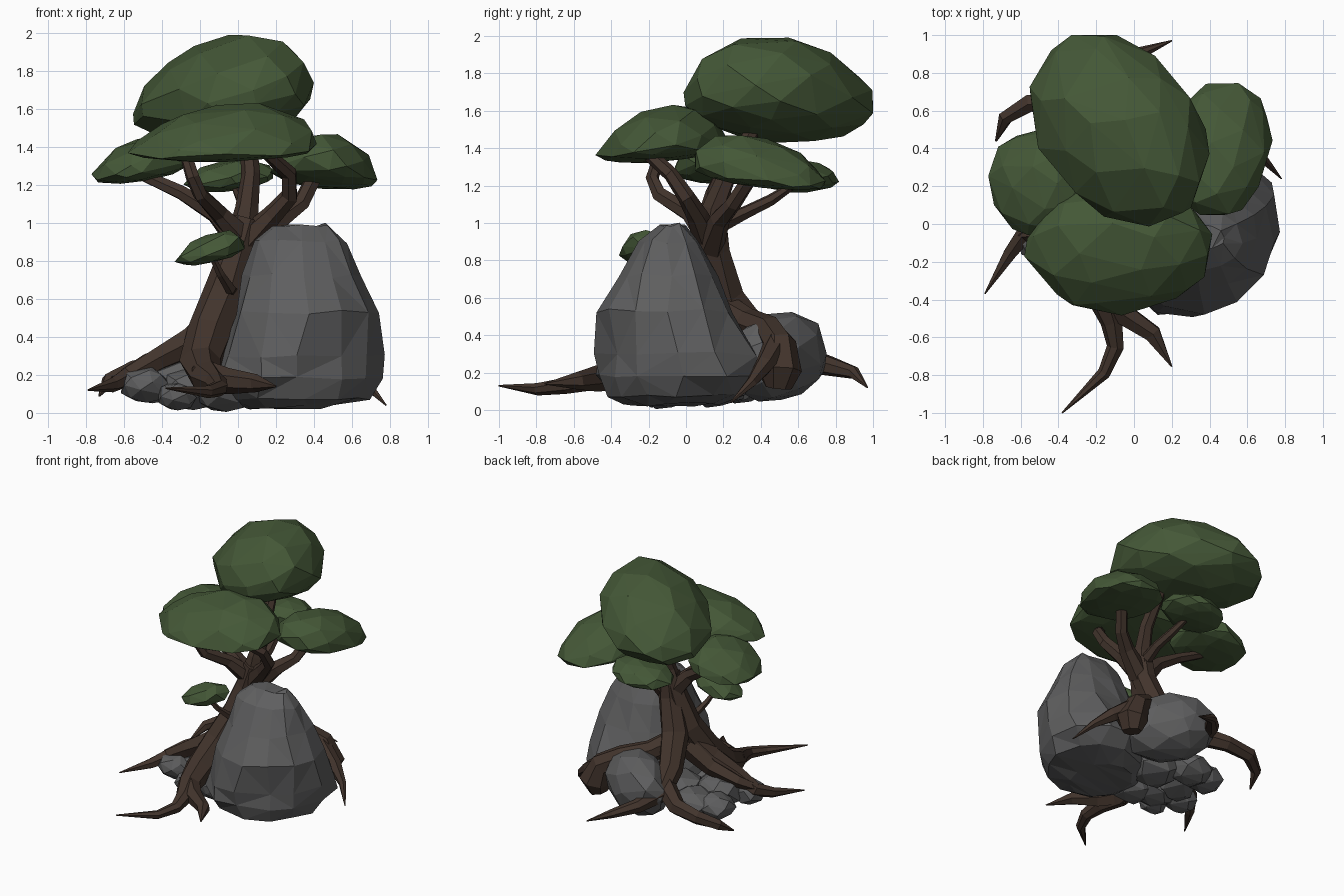
import bpy, bmesh, math, random
from mathutils import Vector

random.seed(11)


def material(name, rgb):
    m = bpy.data.materials.new(name)
    m.diffuse_color = (*rgb, 1)
    return m


LEAF = material("leaf green", (0.058, 0.097, 0.038))
BARK = material("bark brown", (0.054, 0.034, 0.025))
STONE = material("stone grey", (0.112, 0.112, 0.114))


def finish(bm, name, mat):
    bmesh.ops.recalc_face_normals(bm, faces=bm.faces)
    me = bpy.data.meshes.new(name)
    bm.to_mesh(me)
    bm.free()
    me.materials.append(mat)
    ob = bpy.data.objects.new(name, me)
    bpy.context.collection.objects.link(ob)
    return ob


def blob(name, mat, c, rx, ry, up, down, rot=0, tilt=(0, 0), shear=(0, 0), n=48, jit=0.03, cone=1.0):
    """Faceted hull of scattered points on a lopsided ellipsoid; cone > 1 gives a peaked top."""
    bm = bmesh.new()
    for i in range(n):
        z = 1 - 2 * (i + 0.5) / n
        r = math.sqrt(1 - z * z)
        a = i * 2.39996 + random.uniform(-0.2, 0.2)
        k = 1.02 + random.uniform(-jit, jit)
        x, y = rx * r * math.cos(a) * k, ry * r * math.sin(a) * k
        x, y = (x * math.cos(rot) - y * math.sin(rot),
                x * math.sin(rot) + y * math.cos(rot))
        h = up * z ** cone if z > 0 else down * z
        dz = tilt[0] * x + tilt[1] * y
        bm.verts.new((c[0] + x + shear[0] * h, c[1] + y + shear[1] * h, c[2] + h + dz))
    bmesh.ops.convex_hull(bm, input=bm.verts)
    loose = [v for v in bm.verts if not v.link_faces]
    bmesh.ops.delete(bm, geom=loose, context='VERTS')
    return finish(bm, name, mat)


def loft(bm, rings):
    n = len(rings[0])
    for a, b in zip(rings, rings[1:]):
        for k in range(n):
            bm.faces.new((a[k], a[(k + 1) % n], b[(k + 1) % n], b[k]))
    bm.faces.new(rings[0])
    bm.faces.new(rings[-1])


def limb(name, pts, sides=6):
    """Tapering tube through (x, y, z, radius) points."""
    bm = bmesh.new()
    p = [Vector(q[:3]) for q in pts]
    tans = [(p[min(i + 1, len(p) - 1)] - p[max(i - 1, 0)]).normalized() for i in range(len(p))]
    u = tans[0].orthogonal().normalized()
    rings = []
    for i, t in enumerate(tans):
        if i:
            u = tans[i - 1].rotation_difference(t) @ u
        v = t.cross(u)
        ring = []
        for k in range(sides):
            a = 2 * math.pi * k / sides
            r = pts[i][3] * random.uniform(0.92, 1.12)
            ring.append(bm.verts.new(p[i] + (u * math.cos(a) + v * math.sin(a)) * r))
        rings.append(ring)
    loft(bm, rings)
    return finish(bm, name, BARK)


# Foliage pads
blob("top_foliage", LEAF, (-0.08, 0.50, 1.63), 0.56, 0.41, 0.375, 0.20, math.radians(128),
     tilt=(0.07, -0.02), shear=(0.27, -0.1), n=54, cone=1.15)
blob("front_foliage", LEAF, (-0.08, -0.13, 1.385), 0.49, 0.34, 0.25, 0.06,
     tilt=(0.02, 0.07), shear=(0.35, 0.2), cone=1.2)
blob("left_foliage", LEAF, (-0.51, 0.22, 1.275), 0.26, 0.29, 0.19, 0.06,
     tilt=(0.14, 0), shear=(0.25, 0), n=40, cone=1.1)
blob("right_foliage", LEAF, (0.45, 0.40, 1.25), 0.27, 0.37, 0.225, 0.06, math.radians(-12),
     tilt=(-0.08, -0.10), shear=(0.1, -0.35), n=44, cone=1.15)
blob("back_foliage", LEAF, (-0.04, 0.61, 1.225), 0.24, 0.20, 0.11, 0.06, n=36, tilt=(0.1, 0))
blob("small_front_foliage", LEAF, (-0.15, -0.21, 0.84), 0.18, 0.15, 0.12, 0.06, n=26,
     tilt=(0.14, 0), shear=(0.5, 0))

# Main boulder: stacked irregular rings (z, centre x, centre y, radius x, radius y, corner bulge)
bm = bmesh.new()
rings = []
for z, cx, cy, rx, ry, bulge in [(0.03, .25, -.08, .20, .25, 0), (0.08, .32, -.06, .36, .35, .06),
                                 (0.18, .33, -.05, .43, .42, .10), (0.30, .34, -.05, .42, .42, .10),
                                 (0.53, .36, -.11, .36, .37, .06), (0.72, .34, -.09, .31, .26, .04),
                                 (0.90, .33, -.09, .24, .16, .03), (0.99, .33, -.07, .15, .07, 0)]:
    ring = []
    for k in range(12):
        a = 2 * math.pi * k / 12 + random.uniform(-0.09, 0.09)
        r = random.uniform(0.97, 1.06) + bulge * math.sin(2 * a)
        ring.append(bm.verts.new((cx + rx * r * math.cos(a), cy + ry * r * math.sin(a),
                                  z + random.uniform(-0.012, 0.012))))
    rings.append(ring)
loft(bm, rings)
bmesh.ops.triangulate(bm, faces=bm.faces)
finish(bm, "main_boulder", STONE)

# Rear boulder and small stones
blob("rear_boulder", STONE, (0.08, 0.48, 0.26), 0.34, 0.23, 0.27, 0.22, math.radians(141),
     n=44, jit=0.05, shear=(0, 0.15))
for i, (x, y, z, r) in enumerate([(-.49, -.08, .15, .125), (-.33, .06, .17, .16),
                                  (-.24, -.07, .13, .15), (-.45, .26, .15, .13),
                                  (-.08, -.12, .12, .15), (-.28, .30, .15, .15),
                                  (-.05, .16, .15, .18), (-.32, -.16, .09, .10)]):
    blob(f"small_stone_{i + 1}", STONE, (x, y, z), r * 1.1, r, r * 0.75, r * 0.8, n=24, jit=0.07)

# Trunk: two strands that fuse near the top and run into roots
limb("front_trunk_strand", [(.06, .13, 1.02, .085), (.01, .12, .85, .10), (-.06, .08, .62, .115),
                            (-.14, -.03, .42, .12), (-.19, -.20, .26, .11),
                            (-.17, -.38, .19, .09), (-.12, -.52, .16, .06),
                            (-.10, -.65, .13, .045), (-.16, -.79, .11, .035),
                            (-.38, -1.0, .13, .004)], 7)
limb("back_trunk_strand", [(.05, .15, 1.02, .07), (.03, .15, .85, .09), (-.05, .21, .6, .105),
                           (-.13, .38, .40, .09), (-.17, .57, .29, .08),
                           (-.10, .76, .24, .055), (.02, .90, .20, .035),
                           (.20, .97, .12, .004)], 7)

# Roots
limb("front_right_root", [(-.19, -.34, .20, .08), (-.05, -.48, .17, .065),
                          (.10, -.58, .155, .05), (.20, -.755, .14, .004)])
limb("left_root", [(-.08, .08, .52, .09), (-.24, .02, .37, .085), (-.42, -.03, .28, .065),
                   (-.58, -.05, .19, .055), (-.66, -.16, .15, .04), (-.79, -.37, .12, .004)])
limb("left_mid_root", [(-.10, .12, .48, .08), (-.28, .08, .34, .065), (-.48, .03, .26, .045),
                       (-.60, -.06, .20, .03)], 5)
limb("left_back_root", [(-.17, .50, .31, .08), (-.36, .63, .25, .06), (-.55, .64, .22, .05),
                        (-.68, .56, .17, .04), (-.73, .44, .09, .006)])
limb("right_root", [(-.04, .20, .54, .08), (.08, .33, .47, .08), (.25, .45, .42, .08),
                    (.39, .50, .35, .09), (.44, .50, .21, .125), (.43, .49, .12, .07)], 7)
limb("right_root_tip", [(.38, .49, .36, .07), (.56, .42, .24, .05), (.68, .35, .15, .03),
                        (.78, .24, .04, .004)])

# Branches
limb("top_branch", [(.02, .13, .88, .09), (.05, .15, 1.08, .06), (.07, .22, 1.25, .05),
                    (.05, .36, 1.50, .04)])
limb("left_branch", [(.02, .13, .90, .075), (-.12, .12, 1.05, .05), (-.30, .14, 1.16, .04),
                     (-.52, .18, 1.26, .03)])
limb("front_left_branch", [(.02, .12, .92, .07), (-.10, .02, 1.05, .05), (-.20, -.14, 1.15, .04),
                           (-.24, -.18, 1.24, .035), (-.28, -.14, 1.37, .03)])
limb("front_right_branch", [(.05, .12, .90, .08), (.18, .06, 1.04, .055), (.27, .00, 1.14, .045),
                            (.27, -.08, 1.26, .04), (.15, -.20, 1.37, .035)])
limb("right_branch", [(.06, .13, .88, .08), (.22, .18, 1.02, .055), (.33, .25, 1.10, .045),
                      (.40, .34, 1.24, .04)])
limb("back_branch", [(.04, .15, .98, .05), (.05, .32, 1.06, .035), (.02, .45, 1.12, .03),
                     (-.02, .57, 1.20, .02)])
limb("front_twig", [(-.03, .06, .64, .035), (-.04, -.05, .65, .03), (-.09, -.13, .73, .022),
                    (-.14, -.19, .83, .015)], 5)
